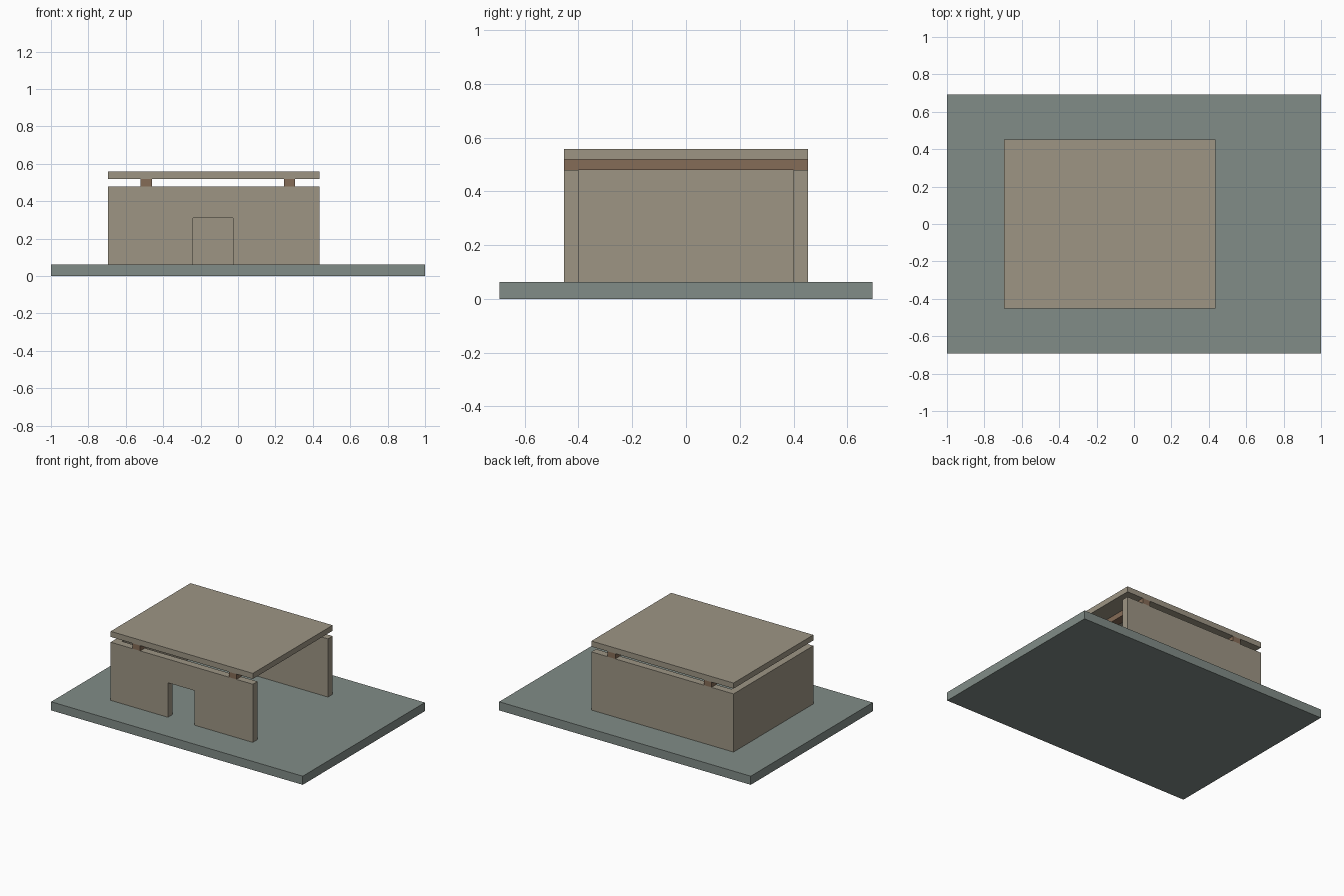
import bpy
import bmesh

cube = bpy.data.objects.get("Cube")
if cube:
    bpy.data.objects.remove(cube, do_unlink=True)


def material(name, color):
    mat = bpy.data.materials.new(name)
    mat.use_nodes = True
    rgba = (*color, 1.0)
    mat.diffuse_color = rgba
    mat.node_tree.nodes["Principled BSDF"].inputs["Base Color"].default_value = rgba
    return mat


def prism(name, outline, y0, y1, mat):
    """Extrude an (x, z) outline along y from y0 to y1."""
    bm = bmesh.new()
    face = bm.faces.new([bm.verts.new((x, y0, z)) for x, z in outline])
    grown = bmesh.ops.extrude_face_region(bm, geom=[face])["geom"]
    verts = [v for v in grown if isinstance(v, bmesh.types.BMVert)]
    bmesh.ops.translate(bm, verts=verts, vec=(0, y1 - y0, 0))
    bmesh.ops.recalc_face_normals(bm, faces=bm.faces)
    mesh = bpy.data.meshes.new(name)
    bm.to_mesh(mesh)
    bm.free()
    mesh.materials.append(mat)
    obj = bpy.data.objects.new(name, mesh)
    bpy.context.collection.objects.link(obj)
    return obj


def box(name, x0, x1, y0, y1, z0, z1, mat):
    return prism(name, [(x0, z0), (x1, z0), (x1, z1), (x0, z1)], y0, y1, mat)


slate = material("slate grey", (0.22, 0.262, 0.242))
clay = material("clay beige", (0.337, 0.301, 0.231))
wood = material("brown wood", (0.235, 0.15, 0.095))

# Main levels and extents
left, right, depth, wall = -0.695, 0.435, 0.453, 0.053
floor, wall_top, beam_top, roof_top = 0.062, 0.48, 0.518, 0.558
door_left, door_right, door_top = -0.24, -0.027, 0.31

# Ground slab
box("ground_slab", -1, 1, -0.693, 0.693, 0, floor, slate)

# Front wall with doorway
prism("front_wall", [
    (left, floor), (door_left, floor), (door_left, door_top),
    (door_right, door_top), (door_right, floor), (right, floor),
    (right, wall_top), (left, wall_top)], -depth, -depth + wall, clay)

# Back wall and closed end wall; the other end stays open
box("back_wall", left, right, depth - wall, depth, floor, wall_top, clay)
box("end_wall", left, left + wall, -depth + wall, depth - wall, floor, wall_top, clay)

# Roof beams running front to back
for name, x in (("beam_right", -0.49), ("beam_left", 0.275)):
    box(name, x - 0.03, x + 0.03, -depth, depth, wall_top, beam_top, wood)

# Flat roof
box("roof", left, right, -depth, depth, beam_top, roof_top, clay)
